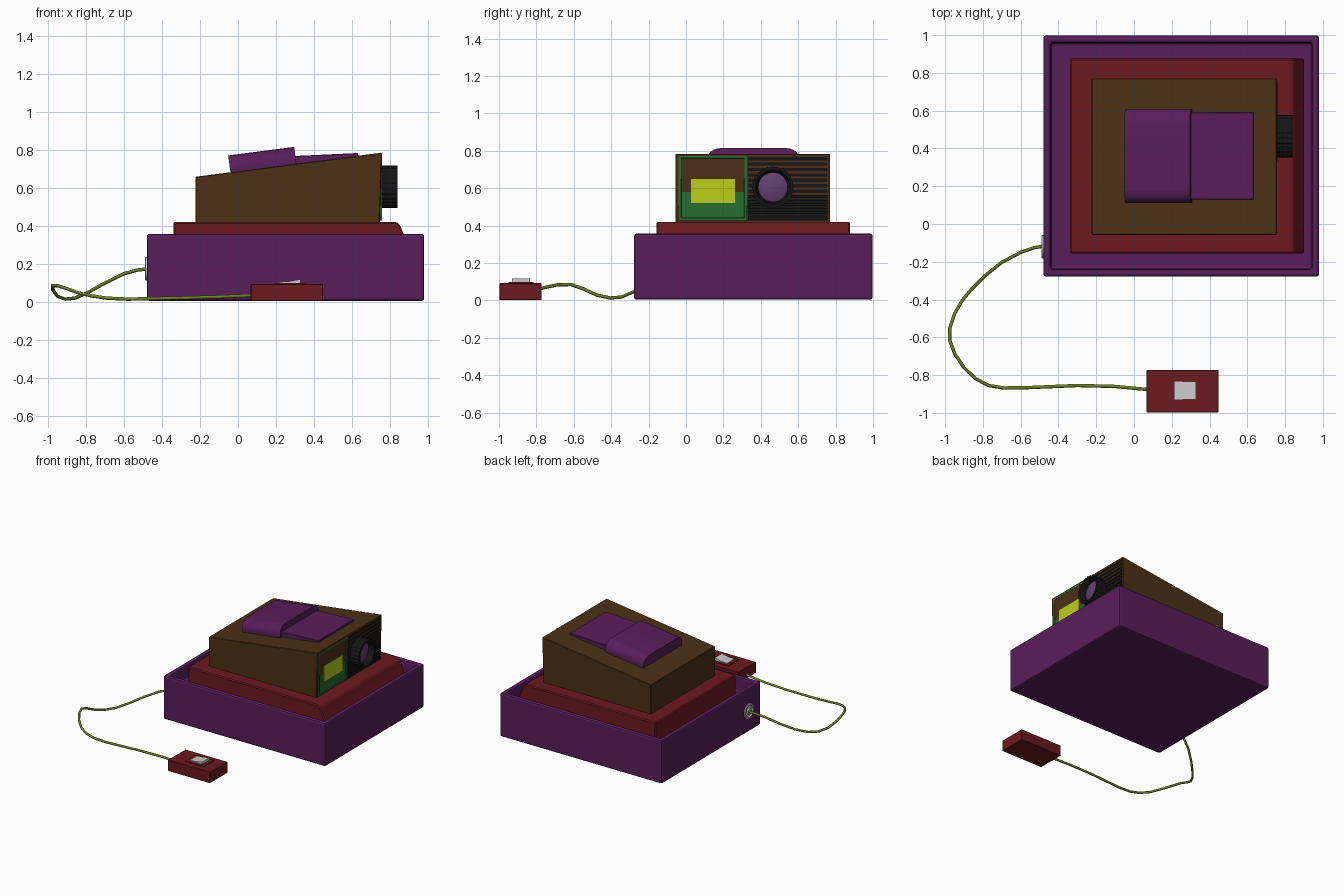
import bpy, bmesh, math
from mathutils import Matrix, Vector

if "Cube" in bpy.data.objects:
    bpy.data.objects.remove(bpy.data.objects["Cube"])


def material(name, rgb):
    m = bpy.data.materials.new(name)
    m.diffuse_color = (*rgb, 1)
    m.use_nodes = True
    m.node_tree.nodes["Principled BSDF"].inputs["Base Color"].default_value = m.diffuse_color
    return m


PURPLE = material("purple", (0.10, 0.013, 0.105))
RED = material("red", (0.15, 0.01, 0.014))
BROWN = material("brown", (0.075, 0.03, 0.008))
GREEN = material("green", (0.02, 0.15, 0.03))
YELLOW = material("yellow", (0.5, 0.62, 0.01))
BLACK = material("black", (0.008, 0.008, 0.008))
GLASS = material("glass", (0.13, 0.05, 0.16))
OLIVE = material("olive", (0.15, 0.22, 0.015))


def finish(name, bm, mat=None, bevel=0, segments=1):
    bmesh.ops.recalc_face_normals(bm, faces=bm.faces)
    me = bpy.data.meshes.new(name)
    bm.to_mesh(me)
    bm.free()
    ob = bpy.data.objects.new(name, me)
    bpy.context.collection.objects.link(ob)
    if mat:
        me.materials.append(mat)
    if bevel:
        mod = ob.modifiers.new("bevel", 'BEVEL')
        mod.width = bevel
        mod.segments = segments
        mod.limit_method = 'ANGLE'
    return ob


def add_box(bm, lo, hi):
    lo, hi = Vector(lo), Vector(hi)
    mat = Matrix.Translation((lo + hi) / 2) @ Matrix.Diagonal((*(hi - lo), 1))
    bmesh.ops.create_cube(bm, size=1, matrix=mat)


def box(name, lo, hi, mat=None, bevel=0, segments=1):
    bm = bmesh.new()
    add_box(bm, lo, hi)
    return finish(name, bm, mat, bevel, segments)


def extrude(bm, points, offset):
    face = bm.faces.new([bm.verts.new(p) for p in points])
    res = bmesh.ops.extrude_face_region(bm, geom=[face], use_keep_orig=True)
    verts = [v for v in res["geom"] if isinstance(v, bmesh.types.BMVert)]
    bmesh.ops.translate(bm, verts=verts, vec=offset)


def side_prism(name, xz, y0, y1, mat=None, bevel=0):
    bm = bmesh.new()
    extrude(bm, [(x, y0, z) for x, z in xz], (0, y1 - y0, 0))
    return finish(name, bm, mat, bevel)


def lathe_x(name, profile, centre, mat=None, n=48, knurl=0):
    # profile of (x offset, radius), spun about an axis along x
    bm = bmesh.new()
    rings = []
    for x, r in profile:
        ring = []
        for i in range(n):
            a = 2 * math.pi * i / n
            rr = r - knurl * (i // 2 % 2) if knurl and r > 0.1 else r
            ring.append(bm.verts.new((centre[0] + x, centre[1] + rr * math.cos(a),
                                      centre[2] + rr * math.sin(a))))
        rings.append(ring)
    for a, b in zip(rings, rings[1:]):
        for i in range(n):
            j = (i + 1) % n
            bm.faces.new((a[i], a[j], b[j], b[i]))
    bm.faces.new(rings[0])
    bm.faces.new(rings[-1])
    return finish(name, bm, mat)


# base tray with a sunken top
bm = bmesh.new()
add_box(bm, (-0.48, -0.278, 0.004), (0.98, 0.998, 0.357))
top = max(bm.faces, key=lambda f: f.calc_center_median().z)
bmesh.ops.inset_region(bm, faces=[top], thickness=0.055)
res = bmesh.ops.extrude_face_region(bm, geom=[top])
bmesh.ops.translate(bm, vec=(0, 0, -0.1),
                    verts=[v for v in res["geom"] if isinstance(v, bmesh.types.BMVert)])
bmesh.ops.delete(bm, geom=[top], context='FACES_ONLY')
finish("base_tray", bm, PURPLE, 0.013, 2)

# red platform with a sloping nose
side_prism("platform", [(-0.34, 0.25), (0.90, 0.25), (0.90, 0.29), (0.87, 0.36),
                        (0.852, 0.405), (0.832, 0.42), (-0.34, 0.42)],
           -0.157, 0.877, RED, 0.008)

# wedge-shaped body
side_prism("body", [(-0.224, 0.41), (0.746, 0.41), (0.757, 0.784), (-0.224, 0.657)],
           -0.057, 0.771, BROWN, 0.004)

# display panel with raised frame and window
bm = bmesh.new()
add_box(bm, (0.72, -0.04, 0.428), (0.757, 0.326, 0.773))
front = max(bm.faces, key=lambda f: f.calc_center_median().x)
bmesh.ops.inset_region(bm, faces=[front], thickness=0.018)
bmesh.ops.inset_region(bm, faces=[front], thickness=0.004, depth=-0.006)
finish("display_panel", bm, GREEN)
box("display_window", (0.74, 0.026, 0.52), (0.755, 0.263, 0.648), YELLOW)

# ribbed grille
bm = bmesh.new()
add_box(bm, (0.72, 0.33, 0.428), (0.75, 0.758, 0.776))
for i in range(12):
    z = 0.432 + i * 0.0288
    add_box(bm, (0.74, 0.332, z), (0.759, 0.756, z + 0.017))
finish("grille", bm, BLACK)

# lens barrel and glass
lens = (0.74, 0.465, 0.605)
lathe_x("lens_barrel", [(0, 0.112), (0.1, 0.112), (0.1, 0.092), (0.07, 0.08), (0.03, 0.078)],
        lens, BLACK, 96, 0.004)
glass = lathe_x("lens_glass", [(0.02, 0.079), (0.055, 0.079), (0.066, 0.055), (0.071, 0.028),
                               (0.072, 0.004)], lens, GLASS)

# sloped lid parts on the body
bm = bmesh.new()
half, r, h = 0.25, 0.075, 0.082
section = [(-half, -0.01), (half, -0.01), (half, 0.015)]
for i in range(1, 7):
    a = math.radians(15 * i)
    section.append((half - r + r * math.cos(a), 0.015 + (h - 0.015) * math.sin(a)))
section += [(-y, z) for y, z in reversed(section[2:])]
slope = math.atan2(0.127, 0.981)
extrude(bm, [(0, y, z) for y, z in section], (0.35, 0, 0))
bmesh.ops.transform(bm, verts=bm.verts, matrix=Matrix.Translation((-0.041, 0.36, 0.688))
                    @ Matrix.Rotation(-slope, 4, 'Y'))
hood = finish("raised_hood", bm, PURPLE)
side_prism("lid_plate", [(0.29, 0.70), (0.635, 0.75), (0.632, 0.782), (0.29, 0.766)],
           0.13, 0.59, PURPLE, 0.003)

# cable socket
socket = lathe_x("cable_socket", [(0.02, 0.062), (-0.008, 0.062), (-0.012, 0.057),
                                  (-0.012, 0.046), (-0.003, 0.042), (-0.003, 0.026),
                                  (-0.012, 0.022), (-0.012, 0.004)], (-0.478, -0.12, 0.173))

# cable
path = [(-0.47, -0.115, 0.173), (-0.53, -0.126, 0.166), (-0.60, -0.15, 0.147),
        (-0.70, -0.203, 0.098), (-0.79, -0.275, 0.048), (-0.86, -0.345, 0.018),
        (-0.91, -0.405, 0.013), (-0.95, -0.475, 0.028), (-0.975, -0.55, 0.062),
        (-0.976, -0.615, 0.085), (-0.948, -0.69, 0.083), (-0.90, -0.76, 0.068),
        (-0.84, -0.818, 0.046), (-0.77, -0.855, 0.03), (-0.69, -0.868, 0.018),
        (-0.58, -0.867, 0.013), (-0.30, -0.855, 0.019), (-0.10, -0.86, 0.025),
        (0.09, -0.878, 0.033)]
cu = bpy.data.curves.new("cable", 'CURVE')
cu.dimensions = '3D'
cu.bevel_depth = 0.009
cu.bevel_resolution = 2
cu.use_fill_caps = True
sp = cu.splines.new('POLY')
sp.points.add(len(path) - 1)
for p, co in zip(sp.points, path):
    p.co = (*co, 1)
cu.materials.append(OLIVE)
bpy.context.collection.objects.link(bpy.data.objects.new("cable", cu))

# hand switch with rocker button
box("switch_case", (0.067, -0.998, 0.002), (0.447, -0.772, 0.092), RED, 0.003)
box("switch_bezel", (0.19, -0.95, 0.08), (0.355, -0.815, 0.098), RED)
side_prism("switch_button", [(0.215, 0.085), (0.328, 0.085), (0.328, 0.118),
                             (0.272, 0.107), (0.215, 0.103)], -0.929, -0.834)

# smooth the round parts
bpy.ops.object.select_all(action='DESELECT')
for ob in (glass, socket, hood):
    ob.select_set(True)
bpy.context.view_layer.objects.active = hood
bpy.ops.object.shade_smooth_by_angle(angle=math.radians(30))
